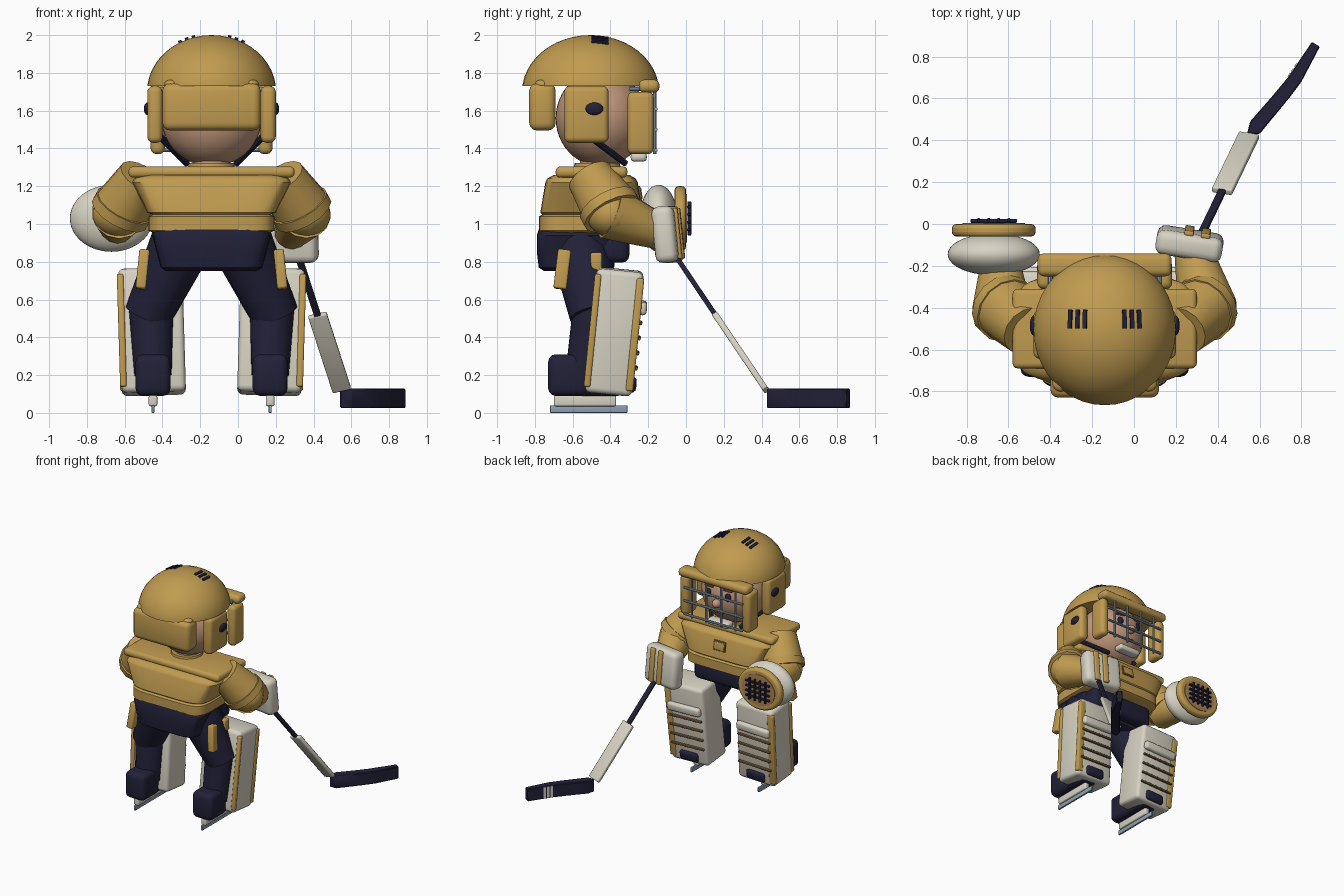
import bpy, bmesh, math
from mathutils import Matrix, Vector, Euler

cube = bpy.data.objects.get("Cube")
if cube:
    bpy.data.objects.remove(cube)

C = -0.14            # centre line of the figure
HEAD_Y = -0.5


def material(name, r, g, b):
    m = bpy.data.materials.new(name)
    m.use_nodes = True
    m.diffuse_color = (r, g, b, 1)
    m.node_tree.nodes["Principled BSDF"].inputs["Base Color"].default_value = (r, g, b, 1)
    return m


gold = material("gold", 0.53, 0.33, 0.08)
navy = material("navy", 0.016, 0.015, 0.04)
white = material("off white", 0.68, 0.65, 0.55)
skin = material("skin", 0.55, 0.32, 0.2)
steel = material("steel", 0.27, 0.36, 0.46)
brown = material("strap brown", 0.2, 0.11, 0.04)
leather = material("palm leather", 0.4, 0.22, 0.09)


def finish(name, bm, mat, matrix=Matrix(), angle=35):
    bm.transform(matrix)
    bmesh.ops.recalc_face_normals(bm, faces=bm.faces[:])
    me = bpy.data.meshes.new(name)
    bm.to_mesh(me)
    bm.free()
    me.materials.append(mat)
    me.shade_smooth()
    me.set_sharp_from_angle(angle=math.radians(angle))
    ob = bpy.data.objects.new(name, me)
    bpy.context.collection.objects.link(ob)
    return ob


def box(name, loc, size, mat, bevel=0.02, rot=(0, 0, 0), frame=Matrix()):
    bm = bmesh.new()
    bmesh.ops.create_cube(bm, size=1)
    bmesh.ops.scale(bm, vec=size, verts=bm.verts[:])
    if bevel:
        bmesh.ops.bevel(bm, geom=bm.edges[:], offset=min(bevel, min(size) * 0.45),
                        segments=3, profile=0.5, affect='EDGES')
    return finish(name, bm, mat, frame @ Matrix.LocRotScale(Vector(loc), Euler(rot), None))


def ball(name, loc, radii, mat, cut=None):
    bm = bmesh.new()
    bmesh.ops.create_uvsphere(bm, u_segments=40, v_segments=24, radius=1)
    bmesh.ops.scale(bm, vec=radii, verts=bm.verts[:])
    bmesh.ops.translate(bm, vec=loc, verts=bm.verts[:])
    if cut is not None:
        res = bmesh.ops.bisect_plane(bm, geom=bm.verts[:] + bm.edges[:] + bm.faces[:],
                                     plane_co=(0, 0, cut), plane_no=(0, 0, 1), clear_inner=True)
        rim = [e for e in res["geom_cut"] if isinstance(e, bmesh.types.BMEdge)]
        bmesh.ops.edgeloop_fill(bm, edges=rim)
    return finish(name, bm, mat)


def tube(name, p, q, r1, r2, mat, sides=16):
    p, q = Vector(p), Vector(q)
    d = q - p
    bm = bmesh.new()
    bmesh.ops.create_cone(bm, cap_ends=True, segments=sides, radius1=r1, radius2=r2, depth=d.length)
    turn = d.to_track_quat('Z', 'Y').to_matrix().to_4x4()
    return finish(name, bm, mat, Matrix.Translation((p + q) / 2) @ turn)


def loft(name, cy, sections, mat):
    """Stack of rounded rectangles given as (z, half width, half depth)."""
    bm = bmesh.new()
    rings = []
    for z, hx, hy in sections:
        ring = []
        for i in range(32):
            a = math.tau * (i + 0.5) / 32
            c, s = math.cos(a), math.sin(a)
            ring.append(bm.verts.new((C + hx * math.copysign(abs(c) ** 0.35, c),
                                      cy + hy * math.copysign(abs(s) ** 0.35, s), z)))
        rings.append(ring)
    for a, b in zip(rings, rings[1:]):
        for i in range(32):
            j = (i + 1) % 32
            bm.faces.new((a[i], a[j], b[j], b[i]))
    bm.faces.new(rings[0])
    bm.faces.new(rings[-1])
    return finish(name, bm, mat)


# Helmet, head and face
ball("head", (C, -0.45, 1.56), (0.265, 0.24, 0.255), skin)
ball("helmet_dome", (C, HEAD_Y - 0.005, 1.7), (0.342, 0.363, 0.3), gold, cut=1.73)
box("helmet_back", (C, -0.76, 1.62), (0.52, 0.14, 0.25), gold, 0.04)
box("brow_bar", (C, -0.195, 1.73), (0.64, 0.11, 0.07), gold, 0.03)
ball("nose", (C, -0.205, 1.53), (0.035, 0.04, 0.035), skin)
box("mouth", (C, -0.235, 1.45), (0.09, 0.03, 0.012), brown, 0.004)
box("chin_cup", (C, -0.25, 1.355), (0.2, 0.085, 0.05), white)
for z in (1.61, 1.5, 1.39):
    tube("cage_bar", (C - 0.27, -0.16, z), (C + 0.27, -0.16, z), 0.01, 0.01, steel, 8)
for d in (-0.2, -0.07, 0.07, 0.2):
    tube("cage_upright", (C + d, -0.165, 1.37), (C + d, -0.165, 1.71), 0.009, 0.009, steel, 8)

for s, side in ((1, "left"), (-1, "right")):
    def P(d, y, z):
        return (C + s * d, y, z)

    box(side + "_ear_guard", P(0.3, -0.527, 1.58), (0.08, 0.235, 0.3), gold, 0.03)
    ball(side + "_ear_button", P(0.34, -0.485, 1.61), (0.018, 0.047, 0.033), navy)
    box(side + "_cheek_guard", P(0.285, -0.24, 1.535), (0.075, 0.14, 0.33), gold, 0.03)
    tube(side + "_cage_mount", P(0.26, -0.3, 1.715), P(0.26, -0.16, 1.715), 0.012, 0.012, steel, 8)
    tube(side + "_chin_strap", P(0.28, -0.52, 1.47), P(0.13, -0.32, 1.32), 0.018, 0.018, navy, 8)
    ball(side + "_eye", P(0.085, -0.232, 1.59), (0.027, 0.02, 0.034), navy)
    box(side + "_eyebrow", P(0.085, -0.235, 1.65), (0.08, 0.03, 0.016), brown, 0.005)
    ball(side + "_rear_bump", P(0.21, -0.76, 1.74), (0.04, 0.04, 0.025), gold)
    # Vent slots laid along the dome
    for d in (0.095, 0.13, 0.165):
        k = math.sqrt(1 - (d / 0.342) ** 2)
        slope = math.atan(0.3 * d / 0.342 ** 2 / k)
        box(side + "_vent", P(d, -0.455, 1.7 + 0.3 * k), (0.019, 0.09, 0.012), navy, 0,
            (-0.1, s * slope, 0))

    # Arms
    tube(side + "_sleeve", P(0.37, -0.51, 1.25), P(0.475, -0.4, 1.08), 0.125, 0.158, gold, 14)
    tube(side + "_sleeve_cuff", P(0.462, -0.414, 1.1), P(0.487, -0.39, 1.055), 0.164, 0.164, gold, 14)
    wrist = P(0.42, -0.12, 0.95) if s > 0 else P(0.5, -0.16, 0.98)
    tube(side + "_forearm", P(0.49, -0.4, 1.06), wrist, 0.145, 0.09, gold, 14)
    ball(side + "_elbow", P(0.49, -0.395, 1.05), (0.14, 0.13, 0.12), gold)

    # Legs and skates
    tube(side + "_short_leg", P(0.16, -0.56, 0.9), P(0.34, -0.49, 0.51), 0.165, 0.125, navy)
    tube(side + "_shin", P(0.32, -0.48, 0.56), P(0.31, -0.54, 0.2), 0.12, 0.1, navy)
    box(side + "_boot", P(0.31, -0.62, 0.2), (0.185, 0.22, 0.22), navy, 0.04)
    box(side + "_boot_toe", P(0.31, -0.47, 0.145), (0.17, 0.3, 0.11), navy, 0.04)
    box(side + "_skate_holder", P(0.31, -0.535, 0.065), (0.045, 0.33, 0.06), white, 0.01)
    box(side + "_skate_blade", P(0.31, -0.515, 0.02), (0.016, 0.41, 0.04), steel, 0.004)
    box(side + "_short_stripe", P(0.365, -0.655, 0.76), (0.055, 0.07, 0.21), gold, 0.012,
        (-0.12, -s * 0.1, 0))
    box(side + "_short_stripe_front", P(0.35, -0.475, 0.8), (0.05, 0.06, 0.1), gold, 0.012)

    # Leg pad, built in its own leaning frame
    F = Matrix.LocRotScale(Vector(P(0.315, -0.38, 0.43)), Euler((-0.1, s * 0.03, 0)), None)
    box(side + "_leg_pad", (0, 0, 0), (0.34, 0.25, 0.66), white, 0.03, frame=F)
    box(side + "_pad_stripe_rear", (s * 0.16, -0.115, 0), (0.035, 0.035, 0.6), gold, 0.01, frame=F)
    box(side + "_pad_stripe_front", (s * 0.15, 0.11, 0), (0.055, 0.04, 0.6), gold, 0.01, frame=F)
    box(side + "_pad_roll", (0, 0.135, 0.14), (0.3, 0.05, 0.07), white, 0.02, frame=F)
    for z in (0.06, -0.02, -0.1, -0.18):
        box(side + "_pad_strap", (0, 0.133, z), (0.3, 0.02, 0.016), brown, 0.005, frame=F)
    box(side + "_pad_toe", (0, 0.12, -0.27), (0.17, 0.05, 0.08), navy, 0.025, frame=F)

# Torso and hips
loft("jersey", -0.5, [(0.95, 0.3, 0.25), (0.965, 0.335, 0.28), (1.04, 0.335, 0.28),
                      (1.05, 0.315, 0.262), (1.06, 0.34, 0.272), (1.22, 0.42, 0.245),
                      (1.24, 0.41, 0.235), (1.26, 0.38, 0.2)], gold)
box("shoulder_yoke", (C, -0.5, 1.275), (0.88, 0.38, 0.06), gold, 0.025)
tube("collar", (C, -0.47, 1.29), (C, -0.47, 1.322), 0.125, 0.12, gold, 24)
tube("neck", (C, -0.46, 1.29), (C, -0.46, 1.4), 0.1, 0.1, skin, 24)
loft("hips", -0.58, [(0.75, 0.24, 0.17), (0.77, 0.27, 0.2), (0.85, 0.29, 0.21),
                     (0.94, 0.315, 0.21), (0.97, 0.3, 0.2)], navy)
box("waist_front", (C, -0.4, 0.88), (0.58, 0.2, 0.17), navy, 0.04)
box("chest_badge_edge", (C, -0.252, 1.16), (0.11, 0.03, 0.08), brown, 0.004, (0.15, 0, 0))
box("chest_badge", (C, -0.248, 1.16), (0.09, 0.03, 0.06), gold, 0.004, (0.15, 0, 0))

# Catching glove with laced palm
G = Vector((-0.67, -0.145, 1.03))
ball("glove", G, (0.22, 0.1, 0.177), white)
rim = tube("glove_rim", (0, -0.03, 0), (0, 0.03, 0), 0.2, 0.2, gold, 40)
rim.location = G + Vector((0, 0.115, 0))
rim.scale.z = 0.85
bevel = rim.modifiers.new("rounded", 'BEVEL')
bevel.width, bevel.segments = 0.022, 3
palm = tube("glove_palm", (0, -0.01, 0), (0, 0.01, 0), 0.15, 0.15, leather, 40)
palm.location = G + Vector((0, 0.139, 0))
palm.scale.z = 0.85
for o in (-0.06, -0.02, 0.02, 0.06):
    box("lace_across", G + Vector((0, 0.16, o)), (0.22, 0.02, 0.014), navy, 0.004)
    box("lace_down", G + Vector((o * 1.2, 0.163, 0)), (0.014, 0.02, 0.18), navy, 0.004)

# Blocker on the stick hand
B = Matrix.LocRotScale(Vector((0.265, -0.095, 0.945)), Euler((0.1, 0, -0.16)), None)
box("blocker", (0, 0, 0), (0.32, 0.12, 0.3), white, 0.04, frame=B)
for x in (-0.01, 0.07):
    box("blocker_stripe", (x, 0.062, 0), (0.045, 0.025, 0.27), gold, 0.008, frame=B)

# Stick: shaft, paddle and curved blade
heel, top = Vector((0.55, 0.425, 0.12)), Vector((0.42, 0.155, 0.52))
axis = (top - heel).normalized()
across = (Vector((1, 0, 0)) - axis * axis.x).normalized()
turn = Matrix((across, axis.cross(across), axis)).transposed().to_4x4()
grip = top + axis * 0.52
box("stick_shaft", (0, 0, 0), (0.036, 0.026, 0.54), navy, 0.006,
    frame=Matrix.Translation((top + grip) / 2) @ turn)
box("stick_paddle", (0, 0, 0), (0.1, 0.032, (top - heel).length), white, 0.008,
    frame=Matrix.Translation((top + heel) / 2) @ turn)
outline = [(0.54, 0.43), (0.555, 0.49), (0.66, 0.61), (0.735, 0.7), (0.85, 0.87),
           (0.888, 0.847), (0.8, 0.68), (0.74, 0.6), (0.6, 0.43)]
bm = bmesh.new()
face = bm.faces.new([bm.verts.new((x, y, 0.025)) for x, y in outline])
ext = bmesh.ops.extrude_face_region(bm, geom=[face])
bmesh.ops.translate(bm, vec=(0, 0, 0.103),
                    verts=[v for v in ext["geom"] if isinstance(v, bmesh.types.BMVert)])
bmesh.ops.bevel(bm, geom=bm.edges[:], offset=0.005, segments=1, affect='EDGES')
finish("stick_blade", bm, navy)
a, b = Vector(outline[3]), Vector(outline[4])
for t in (0.06, 0.2, 0.34):
    p = a.lerp(b, t)
    box("blade_tape", (p.x, p.y, 0.077), (0.018, 0.009, 0.095), white, 0,
        (0, 0, math.atan2(b.y - a.y, b.x - a.x)))
